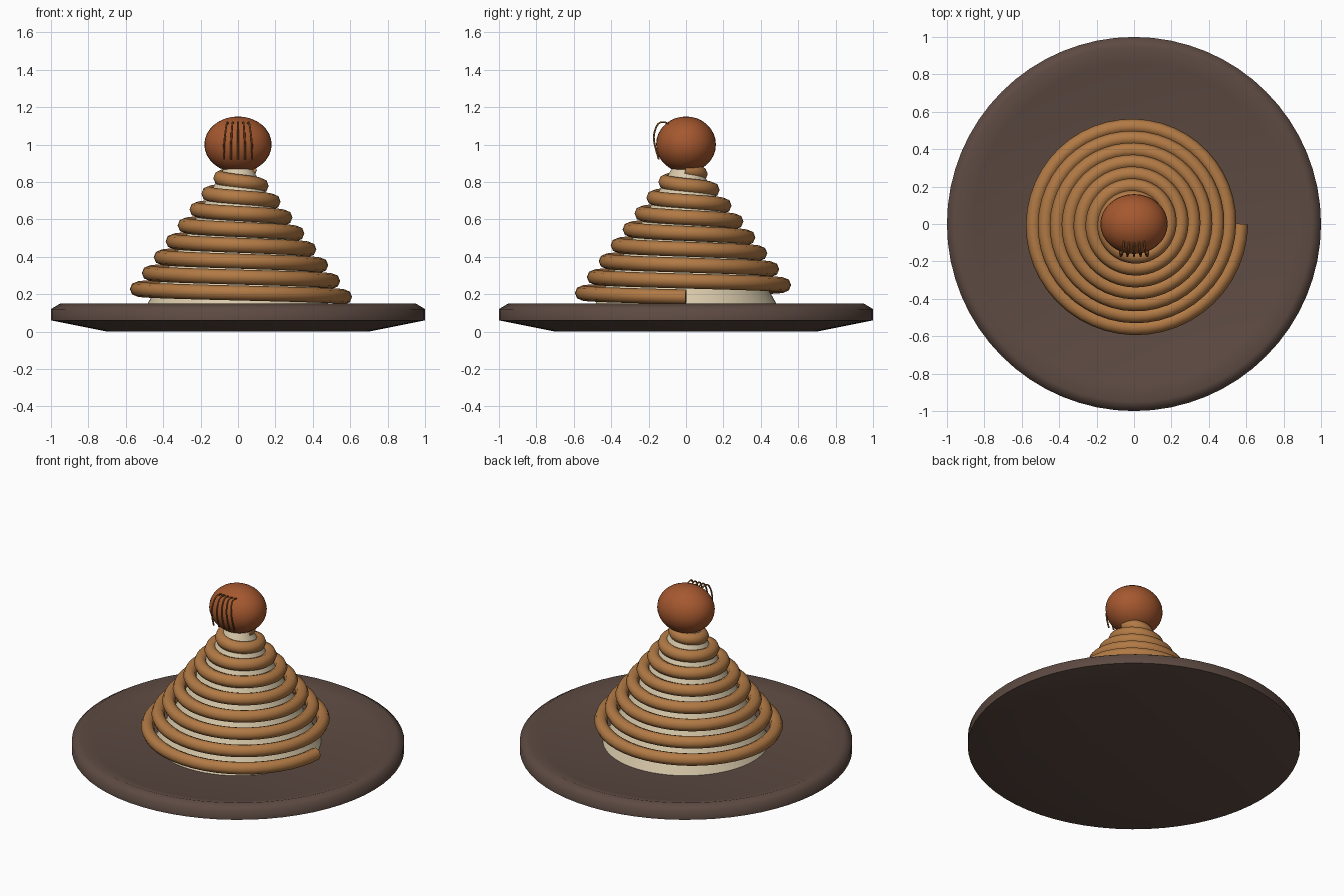
import bpy, bmesh
from math import sin, cos, pi, tau, radians
from mathutils import Matrix, Vector

cube = bpy.data.objects.get("Cube")
if cube:
    bpy.data.objects.remove(cube, do_unlink=True)


def material(name, hex_code):
    def linear(c):
        return c / 12.92 if c <= 0.04045 else ((c + 0.055) / 1.055) ** 2.4
    rgb = [linear(int(hex_code[i:i + 2], 16) / 255) for i in (0, 2, 4)]
    mat = bpy.data.materials.new(name)
    mat.use_nodes = True
    mat.diffuse_color = (*rgb, 1)
    mat.node_tree.nodes["Principled BSDF"].inputs["Base Color"].default_value = (*rgb, 1)
    return mat


PLATE = material("dark brown", "5D4A42")
COIL = material("caramel", "B27A45")
CREAM = material("cream", "D9CAAB")
BALL = material("russet", "A5582F")
STRAND = material("golden brown", "8A5A2C")


def add(name, data, mat):
    data.materials.append(mat)
    obj = bpy.data.objects.new(name, data)
    bpy.context.collection.objects.link(obj)
    return obj


def finish(name, bm, mat, angle):
    bmesh.ops.recalc_face_normals(bm, faces=bm.faces)
    mesh = bpy.data.meshes.new(name)
    bm.to_mesh(mesh)
    bm.free()
    mesh.shade_smooth()
    mesh.set_sharp_from_angle(angle=radians(angle))
    return add(name, mesh, mat)


def lathe(name, profile, mat, steps=64, angle=60):
    bm = bmesh.new()
    verts = [bm.verts.new((r, 0, z)) for r, z in profile]
    edges = [bm.edges.new(pair) for pair in zip(verts, verts[1:])]
    bmesh.ops.spin(bm, geom=verts + edges, cent=(0, 0, 0), axis=(0, 0, 1),
                   angle=tau, steps=steps, use_duplicate=False)
    bmesh.ops.remove_doubles(bm, verts=bm.verts, dist=0.0001)
    return finish(name, bm, mat, angle)


def tube(name, points, radius, mat, kind="POLY", resolution=2):
    curve = bpy.data.curves.new(name, "CURVE")
    curve.dimensions = "3D"
    curve.bevel_depth = radius
    curve.bevel_resolution = resolution
    curve.use_fill_caps = True
    spline = curve.splines.new(kind)
    spline.points.add(len(points) - 1)
    for target, p in zip(spline.points, points):
        target.co = (*p, 1)
    if kind == "NURBS":
        spline.use_endpoint_u = True
        spline.order_u = 3
        spline.resolution_u = 4
    else:
        curve.twist_mode = "Z_UP"
    return add(name, curve, mat)


# Shallow plate with a raised rim
lathe("plate", [(0, 0), (0.7, 0), (1, 0.06), (1, 0.12), (0.95, 0.15),
                (0.86, 0.12), (0, 0.12)], PLATE)

# Tapered filling inside the coil
lathe("cream_core", [(0, 0.12), (0.5, 0.12), (0.06, 0.9), (0, 0.9)], CREAM)

# Rope winding clockwise up to the top in eight turns
TURNS, PER_TURN = 8, 48
path = []
for i in range(TURNS * PER_TURN + 1):
    t = i / (TURNS * PER_TURN)
    r, a = 0.57 - 0.51 * t, -tau * TURNS * t
    path.append((r * cos(a), r * sin(a), 0.185 + 0.68 * t))
tube("spiral_coil", path, 0.04, COIL)

# Flattened ball on top
bm = bmesh.new()
bmesh.ops.create_uvsphere(bm, u_segments=32, v_segments=16, radius=1,
                          matrix=Matrix.Translation((0, 0, 1.0))
                          @ Matrix.Diagonal((0.18, 0.16, 0.15, 1)))
finish("top_ball", bm, BALL, 60)

# Thin strands draped over the front of the ball
for i in range(5):
    x = (i - 2) * 0.038
    drape = [(0.7, -0.09, 1.11), (0.75, -0.14, 1.135), (0.9, -0.175, 1.06),
             (1, -0.168, 0.99), (1, -0.145, 0.92)]
    tube("strand_%d" % (i + 1), [(x * s, y, z) for s, y, z in drape],
         0.005, STRAND, "NURBS", 1)
